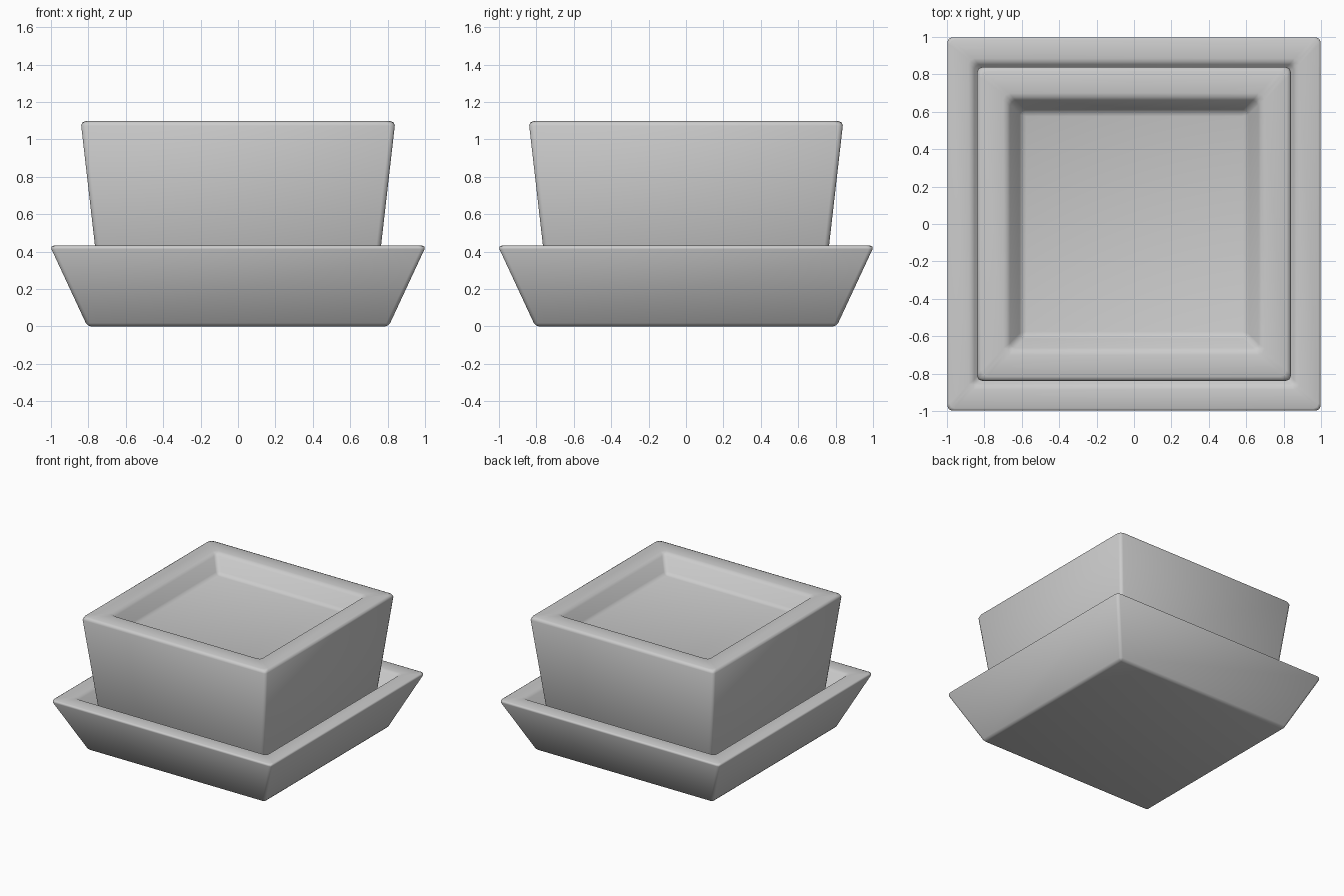
import bpy
import bmesh

if "Cube" in bpy.data.objects:
    bpy.data.objects.remove(bpy.data.objects["Cube"])


def square_vessel(name, profile, bevel):
    """Square solid made from (half width, height) rings, capped at both ends."""
    bm = bmesh.new()
    rings = []
    for h, z in profile:
        rings.append([bm.verts.new((sx * h, sy * h, z))
                      for sx, sy in ((-1, -1), (1, -1), (1, 1), (-1, 1))])
    for a, b in zip(rings, rings[1:]):
        for i in range(4):
            j = (i + 1) % 4
            bm.faces.new((a[i], a[j], b[j], b[i]))
    bm.faces.new(rings[0][::-1])
    bm.faces.new(rings[-1])
    bmesh.ops.recalc_face_normals(bm, faces=bm.faces)
    # Soften every edge
    bmesh.ops.bevel(bm, geom=bm.edges[:], offset=bevel, offset_type='OFFSET',
                    segments=2, profile=0.5, affect='EDGES', clamp_overlap=True)
    for f in bm.faces:
        f.smooth = True
    mesh = bpy.data.meshes.new(name)
    bm.to_mesh(mesh)
    bm.free()
    obj = bpy.data.objects.new(name, mesh)
    bpy.context.collection.objects.link(obj)
    return obj


# Flared saucer with a shallow recess
square_vessel("saucer", [(0.805, 0.0), (1.006, 0.432),
                         (0.865, 0.432), (0.765, 0.29)], 0.02)

# Tapered pot standing in the saucer, filled with soil below the rim
square_vessel("pot", [(0.748, 0.285), (0.841, 1.098),
                      (0.675, 1.098), (0.60, 0.96)], 0.025)
